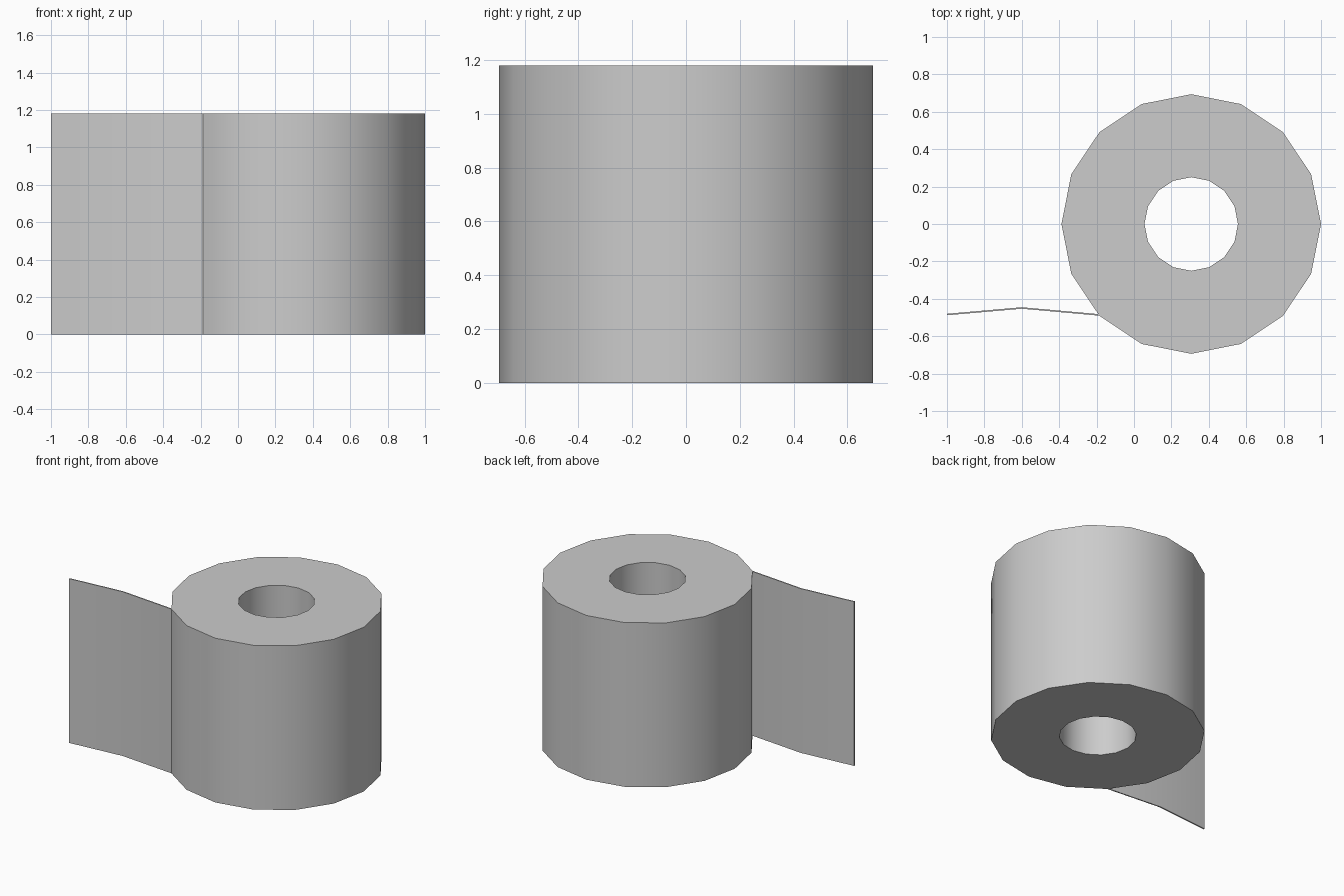
import bpy
import bmesh
from math import tau
from mathutils import Vector

HEIGHT = 1.18
CENTRE = Vector((0.306, 0, 0))
OUTER, INNER, SIDES = 0.694, 0.25, 16

cube = bpy.data.objects.get("Cube")
if cube:
    bpy.data.objects.remove(cube)

paper = bpy.data.materials.new("paper_grey")
paper.use_nodes = True
colour = (0.604, 0.604, 0.604, 1)
paper.diffuse_color = colour
paper.node_tree.nodes["Principled BSDF"].inputs["Base Color"].default_value = colour


def finish(bm, name):
    """Turn the bmesh into a smooth object with sharp rims."""
    bmesh.ops.remove_doubles(bm, verts=bm.verts, dist=0.0005)
    bmesh.ops.recalc_face_normals(bm, faces=bm.faces)
    mesh = bpy.data.meshes.new(name)
    bm.to_mesh(mesh)
    bm.free()
    mesh.materials.append(paper)
    obj = bpy.data.objects.new(name, mesh)
    bpy.context.collection.objects.link(obj)
    bpy.ops.object.select_all(action="DESELECT")
    obj.select_set(True)
    bpy.context.view_layer.objects.active = obj
    bpy.ops.object.shade_smooth_by_angle(angle=0.7)
    return obj


def outline(bm, points):
    """Closed loop of edges through the points."""
    verts = [bm.verts.new(p) for p in points]
    return verts, [bm.edges.new((v, verts[i - 1])) for i, v in enumerate(verts)]


# Roll: a rectangle spun round the hollow core
bm = bmesh.new()
corners = [(INNER, 0), (OUTER, 0), (OUTER, HEIGHT), (INNER, HEIGHT)]
verts, edges = outline(bm, [CENTRE + Vector((r, 0, z)) for r, z in corners])
bmesh.ops.spin(bm, geom=verts + edges, cent=CENTRE, axis=(0, 0, 1),
               angle=tau, steps=SIDES)
finish(bm, "paper_roll")

# Loose sheet: a thin strip with one gentle fold
bm = bmesh.new()
path = [(-1, -0.484), (-0.6, -0.449), (-0.187, -0.486)]
half = 0.004
columns = []
for x, y in path:
    columns.append([bm.verts.new((x, y + dy, z)) for dy, z in
                    ((-half, 0), (half, 0), (half, HEIGHT), (-half, HEIGHT))])
for a, b in zip(columns, columns[1:]):
    for i in range(4):
        bm.faces.new((a[i - 1], a[i], b[i], b[i - 1]))
bm.faces.new(columns[0])
bm.faces.new(columns[-1])
finish(bm, "loose_sheet")
